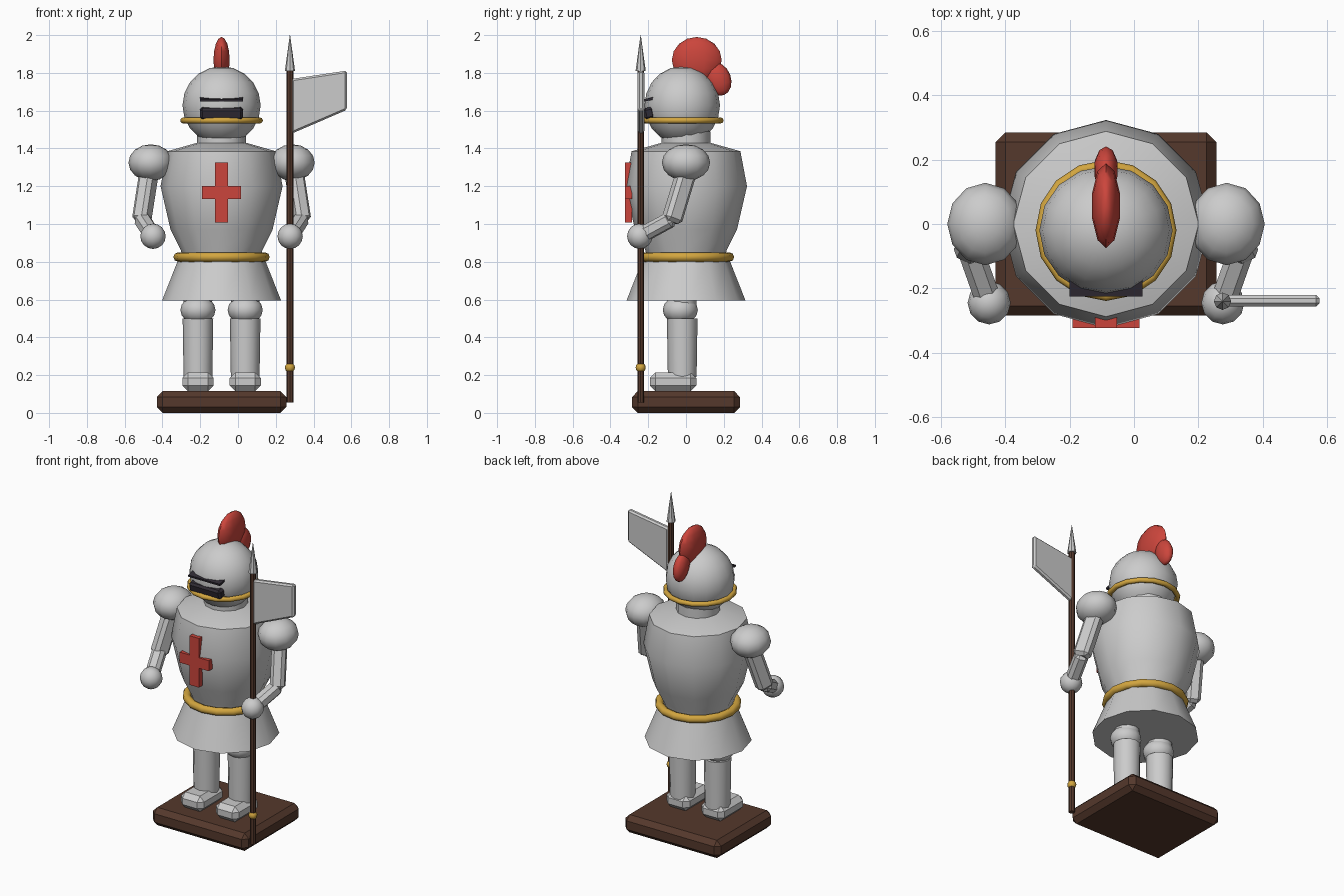
import bpy, bmesh, math
from mathutils import Vector, Matrix

if "Cube" in bpy.data.objects:
    bpy.data.objects.remove(bpy.data.objects["Cube"])

CX = -0.087  # figure's centre line


def colour(name, rgb):
    m = bpy.data.materials.new(name)
    m.diffuse_color = (*rgb, 1)
    m.use_nodes = True
    m.node_tree.nodes["Principled BSDF"].inputs["Base Color"].default_value = m.diffuse_color
    return m


WOOD = colour("wood", (0.09, 0.04, 0.025))
GOLD = colour("gold", (0.65, 0.38, 0.05))
RED = colour("red", (0.60, 0.06, 0.045))
DARK = colour("dark", (0.03, 0.025, 0.035))


def finish(name, bm, mat=None, smooth=40):
    bmesh.ops.recalc_face_normals(bm, faces=bm.faces[:])
    me = bpy.data.meshes.new(name)
    bm.to_mesh(me)
    bm.free()
    ob = bpy.data.objects.new(name, me)
    bpy.context.collection.objects.link(ob)
    if mat:
        me.materials.append(mat)
    if smooth:
        bpy.ops.object.select_all(action='DESELECT')
        ob.select_set(True)
        bpy.context.view_layer.objects.active = ob
        bpy.ops.object.shade_smooth_by_angle(angle=math.radians(smooth))
    return ob


def box(name, loc, size, bevel=0.0, mat=None, rot=None):
    bm = bmesh.new()
    bmesh.ops.create_cube(bm, size=1)
    bmesh.ops.scale(bm, vec=size, verts=bm.verts)
    if bevel:
        bmesh.ops.bevel(bm, geom=bm.edges[:], offset=bevel, segments=1, affect='EDGES', profile=0.5)
    if rot:
        bmesh.ops.transform(bm, matrix=rot, verts=bm.verts)
    bmesh.ops.translate(bm, vec=loc, verts=bm.verts)
    return finish(name, bm, mat, 0)


def limb(name, a, b, width, depth):
    a, b = Vector(a), Vector(b)
    d = b - a
    rot = d.to_track_quat('Z', 'Y').to_matrix().to_4x4()
    return box(name, (a + b) / 2, (width, depth, d.length), 0.02, None, rot)


def ball(name, loc, radii, seg=12, rings=8, mat=None, tilt=0):
    bm = bmesh.new()
    bmesh.ops.create_uvsphere(bm, u_segments=seg, v_segments=rings, radius=1)
    m = Matrix.Translation(loc) @ Matrix.Rotation(tilt, 4, 'X') @ Matrix.Diagonal((*radii, 1))
    bmesh.ops.transform(bm, matrix=m, verts=bm.verts)
    return finish(name, bm, mat, 60)


def lathe(name, x, y, profile, sides=12, mat=None, smooth=40):
    """Capped surface of revolution through (radius, z) points."""
    bm = bmesh.new()
    rings = [[bm.verts.new((x + r * math.cos(math.tau * i / sides),
                            y + r * math.sin(math.tau * i / sides), z))
              for i in range(sides)] for r, z in profile]
    for lo, hi in zip(rings, rings[1:]):
        for i in range(sides):
            j = (i + 1) % sides
            bm.faces.new((lo[i], lo[j], hi[j], hi[i]))
    bm.faces.new(rings[0])
    bm.faces.new(rings[-1])
    return finish(name, bm, mat, smooth)


def ring(name, loc, major, minor, mat):
    bpy.ops.mesh.primitive_torus_add(location=loc, major_radius=major, minor_radius=minor,
                                     major_segments=16, minor_segments=8)
    ob = bpy.context.object
    ob.name = name
    ob.data.materials.append(mat)
    bpy.ops.object.shade_smooth_by_angle(angle=math.radians(50))


def prism(name, pts, y0, y1, mat=None, bevel=0.0):
    """Outline in x-z, extruded along y."""
    bm = bmesh.new()
    f = bm.faces.new([bm.verts.new((x, y0, z)) for x, z in pts])
    ext = bmesh.ops.extrude_face_region(bm, geom=[f])
    bmesh.ops.translate(bm, vec=(0, y1 - y0, 0),
                        verts=[v for v in ext["geom"] if isinstance(v, bmesh.types.BMVert)])
    bmesh.ops.recalc_face_normals(bm, faces=bm.faces[:])
    if bevel:
        bmesh.ops.bevel(bm, geom=bm.edges[:], offset=bevel, segments=1, affect='EDGES', profile=0.5)
    return finish(name, bm, mat, 0)


# Plinth
box("plinth", (CX, 0, 0.0575), (0.685, 0.57, 0.115), 0.03, WOOD)

# Legs and arms, both sides
for s, side in ((-1, "right"), (1, "left")):
    lx = CX + s * 0.125
    box(side + "_foot", (lx, -0.068, 0.165), (0.165, 0.246, 0.1), 0.03)
    lathe(side + "_shin", lx, -0.02, [(0.076, 0.19), (0.081, 0.5)])
    ball(side + "_knee", (lx, -0.03, 0.545), (0.093, 0.093, 0.075))
    lathe(side + "_thigh", lx, -0.02, [(0.072, 0.52), (0.08, 0.68)])

    shoulder = (CX + s * 0.375, 0, 1.325)
    elbow = (CX + s * 0.425, -0.078, 1.01)
    hand = (CX + s * 0.363, -0.245, 0.935)
    ball(side + "_pauldron", shoulder, (0.118, 0.128, 0.097))
    limb(side + "_upper_arm", (CX + s * 0.38, 0.01, 1.3), elbow, 0.085, 0.1)
    limb(side + "_forearm", (CX + s * 0.425, -0.07, 1.03), hand, 0.08, 0.08)
    ball(side + "_gauntlet", hand, (0.067, 0.067, 0.067))

# Skirt, belt, torso, neck
lathe("skirt", CX, 0, [(0.315, 0.595), (0.23, 0.81)])
lathe("torso", CX, 0, [(0.2, 0.79), (0.215, 0.86), (0.27, 0.97), (0.323, 1.2),
                       (0.288, 1.385), (0.13, 1.43)], smooth=60)
ring("belt", (CX, 0, 0.825), 0.23, 0.025, GOLD)
lathe("neck", CX, 0.0, [(0.13, 1.38), (0.13, 1.49)])

# Chest cross
arm, w, h = 0.104, 0.034, 0.159
quarter = [(w, h), (w, w), (arm, w)]
outline = (quarter + [(x, -z) for x, z in reversed(quarter)]
           + [(-x, -z) for x, z in quarter] + [(-x, z) for x, z in reversed(quarter)])
prism("chest_cross", [(CX + x, 1.167 + z) for x, z in outline], -0.323, -0.287, RED)

# Helmet with rim, visor slot and brow bar
ball("helmet", (CX, -0.02, 1.628), (0.207, 0.2, 0.207), 16, 10)
ring("helmet_rim", (CX, -0.02, 1.548), 0.203, 0.016, GOLD)
tilt = Matrix.Rotation(math.radians(12), 4, 'X')
box("visor", (CX, -0.195, 1.586), (0.226, 0.055, 0.062), 0.012, DARK, tilt)
box("visor_brow", (CX, -0.197, 1.66), (0.226, 0.055, 0.013), 0, DARK, tilt)

# Plume
ball("plume", (CX, 0.057, 1.868), (0.045, 0.132, 0.122), 10, 8, RED)
ball("plume_tail", (CX, 0.17, 1.767), (0.038, 0.068, 0.09), 10, 8, RED, math.radians(20))

# Polearm
PX, PY = 0.275, -0.24
lathe("pole", PX, PY, [(0.018, 0.055), (0.018, 1.83)], 8, WOOD)
lathe("pole_spike", PX, PY, [(0.027, 1.81), (0.001, 2.0)], 8)
ball("pole_bead", (PX, PY, 0.24), (0.027, 0.027, 0.027), 8, 6, GOLD)
prism("pole_blade", [(0.283, 1.768), (0.576, 1.812), (0.576, 1.604), (0.283, 1.478)],
      -0.256, -0.221, None, 0.01)
